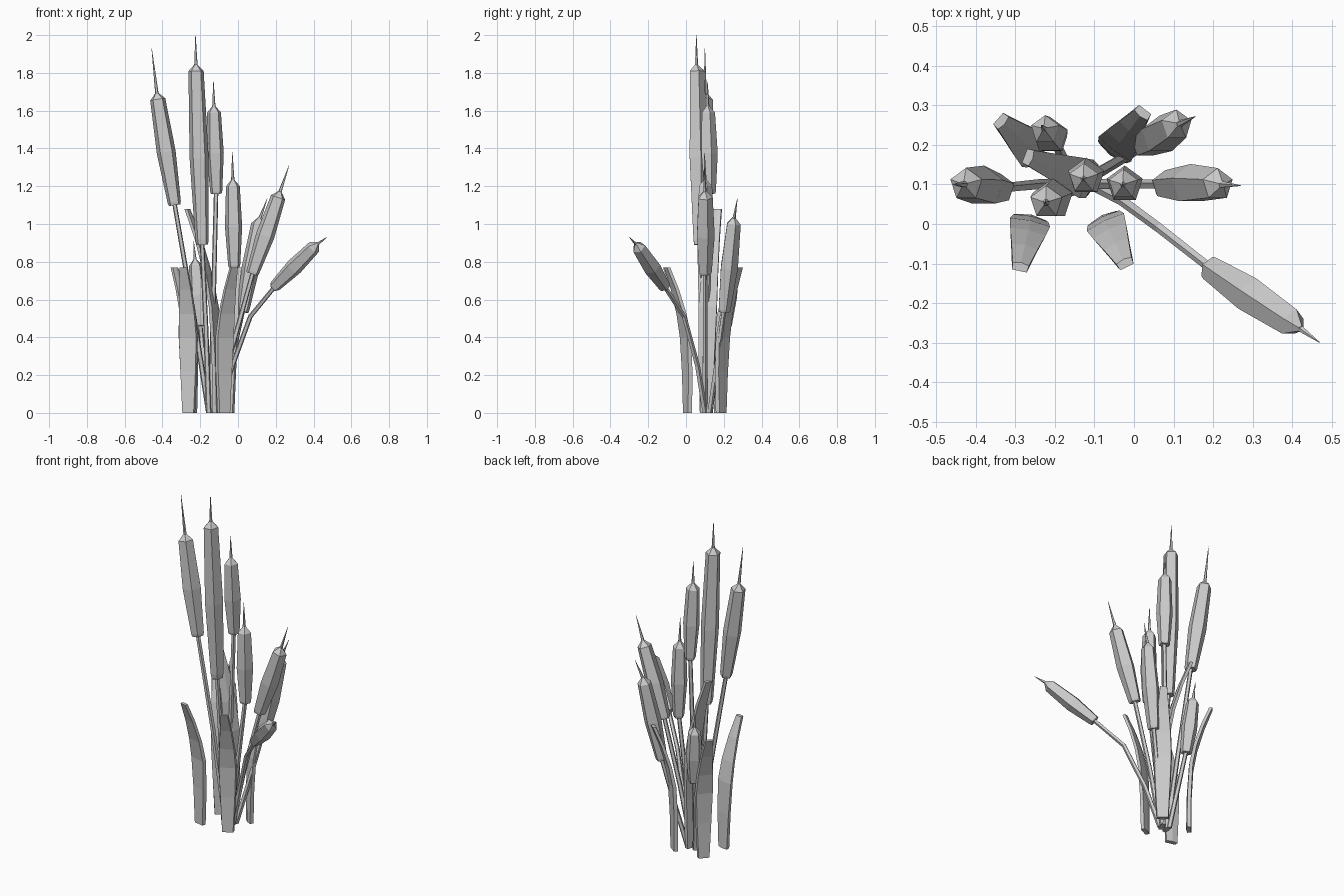
import bpy
import bmesh
from mathutils import Vector

cube = bpy.data.objects.get("Cube")
if cube:
    bpy.data.objects.remove(cube, do_unlink=True)

grey = bpy.data.materials.new("plain_grey")
grey.use_nodes = True
grey.diffuse_color = (0.6, 0.6, 0.6, 1)
grey.node_tree.nodes["Principled BSDF"].inputs["Base Color"].default_value = (0.6, 0.6, 0.6, 1)

PENTAGON = [Vector((0, 1)), Vector((0.951, 0.309)), Vector((0.588, -0.809)),
            Vector((-0.588, -0.809)), Vector((-0.951, 0.309))]


def loft(name, rings):
    """Skin a list of equal-sized rings and cap both ends."""
    bm = bmesh.new()
    loops = [[bm.verts.new(p) for p in ring] for ring in rings]
    for low, high in zip(loops, loops[1:]):
        for i in range(len(low)):
            j = (i + 1) % len(low)
            bm.faces.new((low[i], low[j], high[j], high[i]))
    bm.faces.new(loops[0])
    bm.faces.new(loops[-1])
    bmesh.ops.recalc_face_normals(bm, faces=bm.faces)
    mesh = bpy.data.meshes.new(name)
    bm.to_mesh(mesh)
    bm.free()
    mesh.materials.append(grey)
    obj = bpy.data.objects.new(name, mesh)
    bpy.context.collection.objects.link(obj)


def pentagon_ring(centre, axis, radius):
    """Pentagon square to the axis with one corner to the back."""
    v = Vector((0, 1, 0))
    v = (v - axis * v.dot(axis)).normalized()
    u = v.cross(axis)
    return [centre + (u * p.x + v * p.y) * radius for p in PENTAGON]


def cattail(name, base, bend, bottom, top, tip, radius):
    bottom, top, tip = Vector(bottom), Vector(top), Vector(tip)
    axis = (top - bottom).normalized()
    # stem
    path = [Vector(base)] + [Vector(p) for p in bend] + [bottom + axis * 0.02]
    rings = []
    for i, p in enumerate(path):
        along = (path[min(i + 1, len(path) - 1)] - path[max(i - 1, 0)]).normalized()
        if i == 0:
            along = Vector((0, 0, 1))
        rings.append(pentagon_ring(p, along, 0.015 - 0.004 * i / len(path)))
    loft(name + "_stem", rings)
    # seed head with a pointed cap
    rings = [pentagon_ring(bottom, axis, radius * 0.62)]
    for t, r in ((0.03, 0.7), (0.5, 1.0), (1.0, 0.8)):
        rings.append(pentagon_ring(bottom.lerp(top, t), axis, radius * r))
    rings.append(pentagon_ring(top + axis * 0.035, axis, 0.008))
    loft(name + "_head", rings)
    # spike
    way = (tip - top).normalized()
    loft(name + "_spike", [pentagon_ring(top + axis * 0.02, way, 0.01),
                           pentagon_ring(tip, way, 0.001)])


def leaf(name, base, direction, height=0.77, reach=0.13):
    """Flat blade that bends outward towards its cut tip."""
    out = Vector((direction[0], direction[1], 0)).normalized()
    side = Vector((-out.y, out.x, 0))
    rings = []
    for t, bend, half, thick in ((0, 0, 0.034, 0.014), (0.28, 0.02, 0.045, 0.013),
                                 (0.52, 0.1, 0.052, 0.012), (0.68, 0.28, 0.046, 0.011),
                                 (0.85, 0.58, 0.034, 0.011), (1, 0.93, 0.021, 0.011)):
        c = Vector((base[0], base[1], height * t)) + out * bend * reach
        rings.append([c - side * half - out * thick * 0.6, c - out * thick,
                      c + side * half - out * thick * 0.6,
                      c + side * half * 0.9 + out * thick, c - side * half * 0.9 + out * thick])
    loft(name, rings)


# cattails: base, stem bends, head bottom, head shoulder, spike tip, head radius
cattail("left_cattail", (-0.155, 0.1, 0), [(-0.24, 0.1, 0.55)],
        (-0.335, 0.09, 1.1), (-0.425, 0.1, 1.66), (-0.457, 0.1, 1.93), 0.053)
cattail("tallest_cattail", (-0.155, 0.085, 0), [(-0.17, 0.08, 0.45)],
        (-0.19, 0.07, 0.89), (-0.222, 0.055, 1.81), (-0.225, 0.055, 2.0), 0.053)
cattail("rear_tall_cattail", (-0.145, 0.11, 0), [(-0.13, 0.115, 0.6)],
        (-0.115, 0.125, 1.16), (-0.127, 0.115, 1.59), (-0.13, 0.114, 1.755), 0.048)
cattail("middle_cattail", (-0.125, 0.1, 0), [(-0.07, 0.1, 0.4)],
        (-0.02, 0.1, 0.77), (-0.027, 0.1, 1.2), (-0.03, 0.098, 1.38), 0.048)
cattail("right_cattail", (-0.11, 0.1, 0), [(-0.03, 0.1, 0.35)],
        (0.075, 0.1, 0.735), (0.212, 0.1, 1.14), (0.27, 0.097, 1.31), 0.052)
cattail("drooping_cattail", (-0.105, 0.1, 0), [(-0.03, 0.06, 0.25), (0.065, -0.01, 0.51)],
        (0.19, -0.11, 0.665), (0.4, -0.25, 0.875), (0.47, -0.3, 0.93), 0.047)
cattail("back_right_cattail", (-0.1, 0.125, 0), [(-0.04, 0.16, 0.25)],
        (0.025, 0.2, 0.535), (0.108, 0.25, 1.0), (0.155, 0.272, 1.135), 0.05)
cattail("back_left_cattail", (-0.15, 0.125, 0), [(-0.18, 0.165, 0.25)],
        (-0.2, 0.21, 0.46), (-0.225, 0.238, 0.78), (-0.235, 0.25, 0.91), 0.047)

# leaves around the clump
leaf("front_left_leaf", (-0.262, 0.01), (-0.22, -1))
leaf("front_right_leaf", (-0.075, 0.01), (0.48, -1))
leaf("back_left_leaf", (-0.245, 0.18), (-0.75, 0.66))
leaf("back_right_leaf", (-0.052, 0.185), (0.65, 0.85))
leaf("tall_leaf", (-0.11, 0.11), (-0.93, 0.35), 1.08, 0.18)
